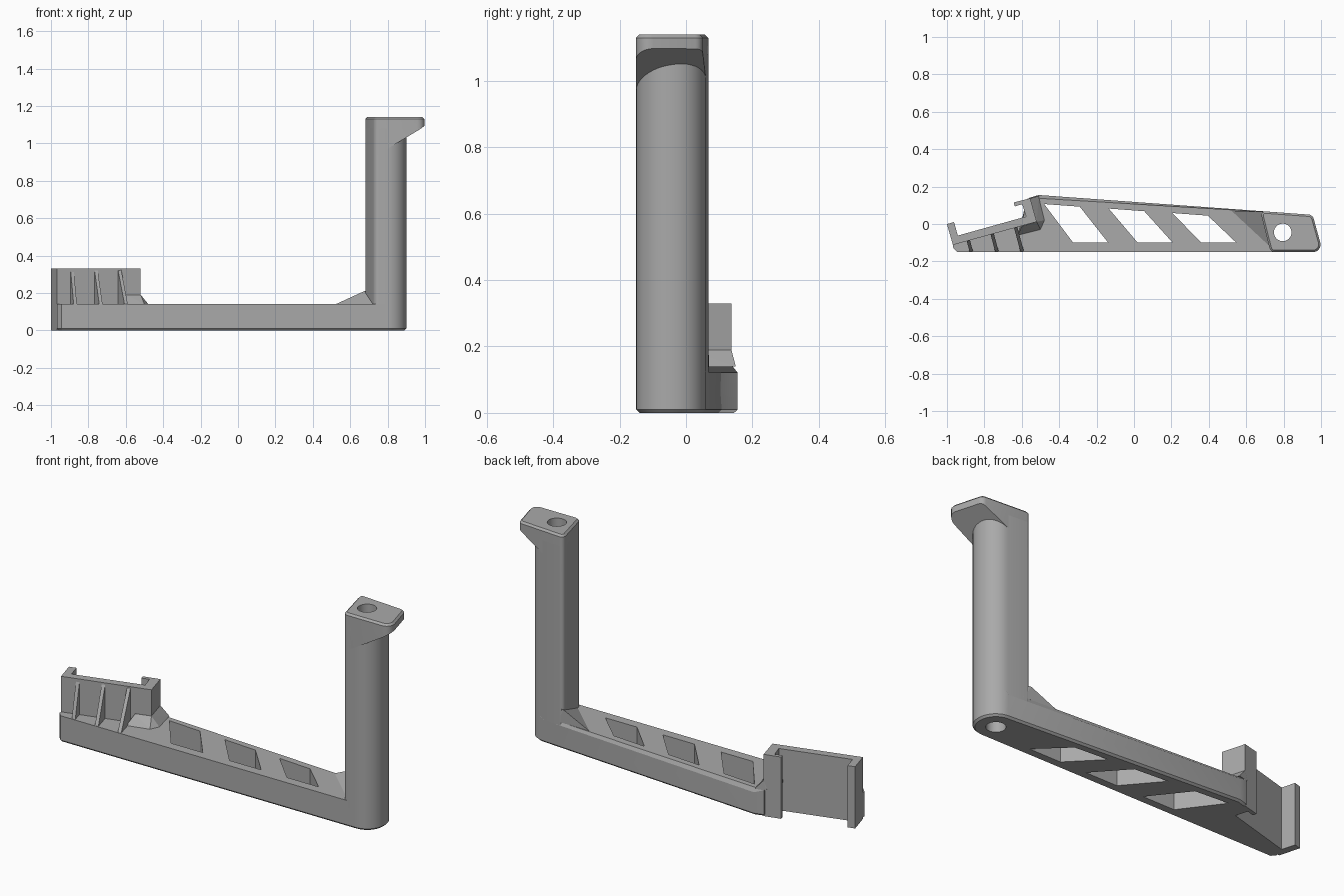
import bpy, bmesh, math
from mathutils import Vector

cube = bpy.data.objects.get("Cube")
if cube:
    bpy.data.objects.remove(cube, do_unlink=True)

grey = bpy.data.materials.new("plain_grey")
grey.use_nodes = True
COLOUR = (0.4, 0.4, 0.4, 1)
grey.diffuse_color = COLOUR
grey.node_tree.nodes["Principled BSDF"].inputs["Base Color"].default_value = COLOUR


def rounded(corners, steps=10):
    """Outline from (x, y, radius) corners, with arcs where radius > 0."""
    out = []
    for i, (x, y, r) in enumerate(corners):
        p = Vector((x, y))
        if r == 0:
            out.append(p)
            continue
        a = (Vector(corners[i - 1][:2]) - p).normalized()
        b = (Vector(corners[(i + 1) % len(corners)][:2]) - p).normalized()
        half = a.angle(b) / 2
        centre = p + (a + b).normalized() * r / math.sin(half)
        start = p + a * r / math.tan(half) - centre
        end = p + b * r / math.tan(half) - centre
        sweep = start.angle(end)
        for k in range(steps + 1):
            t = k / steps
            out.append(centre + (start * math.sin((1 - t) * sweep)
                                 + end * math.sin(t * sweep)) / math.sin(sweep))
    return out


def finish(name, bm):
    bmesh.ops.recalc_face_normals(bm, faces=bm.faces[:])
    mesh = bpy.data.meshes.new(name)
    bm.to_mesh(mesh)
    bm.free()
    mesh.materials.append(grey)
    ob = bpy.data.objects.new(name, mesh)
    bpy.context.collection.objects.link(ob)
    return ob


def prism(outline, z0, z1):
    bm = bmesh.new()
    face = bm.faces.new([bm.verts.new((p[0], p[1], z0)) for p in outline])
    new = bmesh.ops.extrude_face_region(bm, geom=[face])["geom"]
    verts = [g for g in new if isinstance(g, bmesh.types.BMVert)]
    bmesh.ops.translate(bm, verts=verts, vec=(0, 0, z1 - z0))
    return bm


def chamfer(bm, rule, width):
    edges = [e for e in bm.edges if rule(*[v.co for v in e.verts])]
    bmesh.ops.bevel(bm, geom=edges, offset=width, segments=1, affect='EDGES')


def hull(name, points):
    bm = bmesh.new()
    for p in points:
        bm.verts.new(p)
    bmesh.ops.convex_hull(bm, input=bm.verts[:])
    return finish(name, bm)


def cut(ob, cutter):
    mod = ob.modifiers.new("cut", 'BOOLEAN')
    mod.operation, mod.solver, mod.object = 'DIFFERENCE', 'EXACT', cutter
    bpy.context.view_layer.objects.active = ob
    bpy.ops.object.modifier_apply(modifier=mod.name)


# Long base arm, chamfered underneath and along the top back edge
bm = prism(rounded([(-.945, -.15, 0), (.9, -.15, .1), (.9, .053, .1), (-.51, .155, 0),
                    (-.56, .14, 0), (-.58, .02, 0), (-.965, -.085, 0), (-.968, -.125, 0)]), 0, .14)
chamfer(bm, lambda a, b: max(a.z, b.z) < .001, .01)
chamfer(bm, lambda a, b: min(a.z, b.z) > .139 and a.y + b.y > 0 and (a - b).length > 1, .018)
arm = finish("base_arm", bm)

# Upright column with a rounded outer side
column = finish("column", prism(rounded([(.73, -.15, .03), (.9, -.15, .1),
                                         (.9, .053, .1), (.675, .069, .02)]), .1, 1.08))

# Overhanging head with a sloping underside
bm = prism(rounded([(.73, -.15, .03), (1.01, -.15, .04),
                    (.955, .049, .03), (.675, .069, .02)], 6), .8, 1.14)
chamfer(bm, lambda a, b: min(a.z, b.z) > 1.139, .01)
slope = Vector((.6, .16, -1))
bmesh.ops.bisect_plane(bm, geom=bm.verts[:] + bm.edges[:] + bm.faces[:],
                       plane_co=(1, -.13, 1.095), plane_no=slope, clear_outer=True)
bmesh.ops.holes_fill(bm, edges=[e for e in bm.edges if e.is_boundary])
head = finish("head", bm)

# Screw bore through head, column and arm
bore = finish("bore_cutter", prism([(.795 + .047 * math.cos(k * math.tau / 32),
                                     -.045 + .047 * math.sin(k * math.tau / 32))
                                    for k in range(32)], -.1, 1.3))
for ob in (arm, column, head):
    cut(ob, bore)

# Three slanted windows through the arm
cutters = [bore]
for x in (-.48, -.135, .205):
    y = .073 - .07 * x
    window = finish("window_cutter", prism([(x, y), (x + .19, y - .014),
                                            (x + .342, -.1), (x + .155, -.1)], -.1, .3))
    cut(arm, window)
    cutters.append(window)
for c in cutters:
    bpy.data.objects.remove(c, do_unlink=True)

# Tilted clip channel with a hooked post
clip = finish("clip_channel", prism([(-1, 0), (-.968, -.112), (-.52, .012), (-.555, .137),
                                     (-.643, .115), (-.637, .094), (-.598, .106), (-.577, .04),
                                     (-.942, -.062), (-.962, .01)], 0, .33))

# Flared foot of the clip post
hull("post_flare", [(-.62, -.06, .139), (-.5, -.03, .139), (-.478, .02, .139),
                    (-.51, .15, .139), (-.57, .135, .139), (-.6, -.012, .19),
                    (-.52, .012, .19), (-.555, .137, .19), (-.575, .125, .19)])

# Triangular ribs bracing the front of the clip
side = Vector((.966, .26, 0)) * .009
for i, x in enumerate((-.87, -.733, -.598)):
    front = Vector((x, -.147, .14))
    reach = .065 + .036 * i
    wall = front + Vector((-.26, .966, 0)) * reach
    top = wall + Vector((0, 0, .188))
    back = Vector((-.26, .966, 0)) * .02
    hull("clip_rib_%d" % (i + 1), [p + s for s in (side, -side)
                                   for p in (front, wall + back, top, top + back)])

# Gusset between arm and column
hull("column_gusset", [(.52, .07, .139), (.72, .066, .139), (.735, -.13, .139),
                       (.675, .067, .21), (.72, .06, .21)])

# Smooth the rounded parts
for ob in (arm, column, head):
    bpy.ops.object.select_all(action='DESELECT')
    ob.select_set(True)
    bpy.context.view_layer.objects.active = ob
    bpy.ops.object.shade_smooth_by_angle(angle=math.radians(25))
